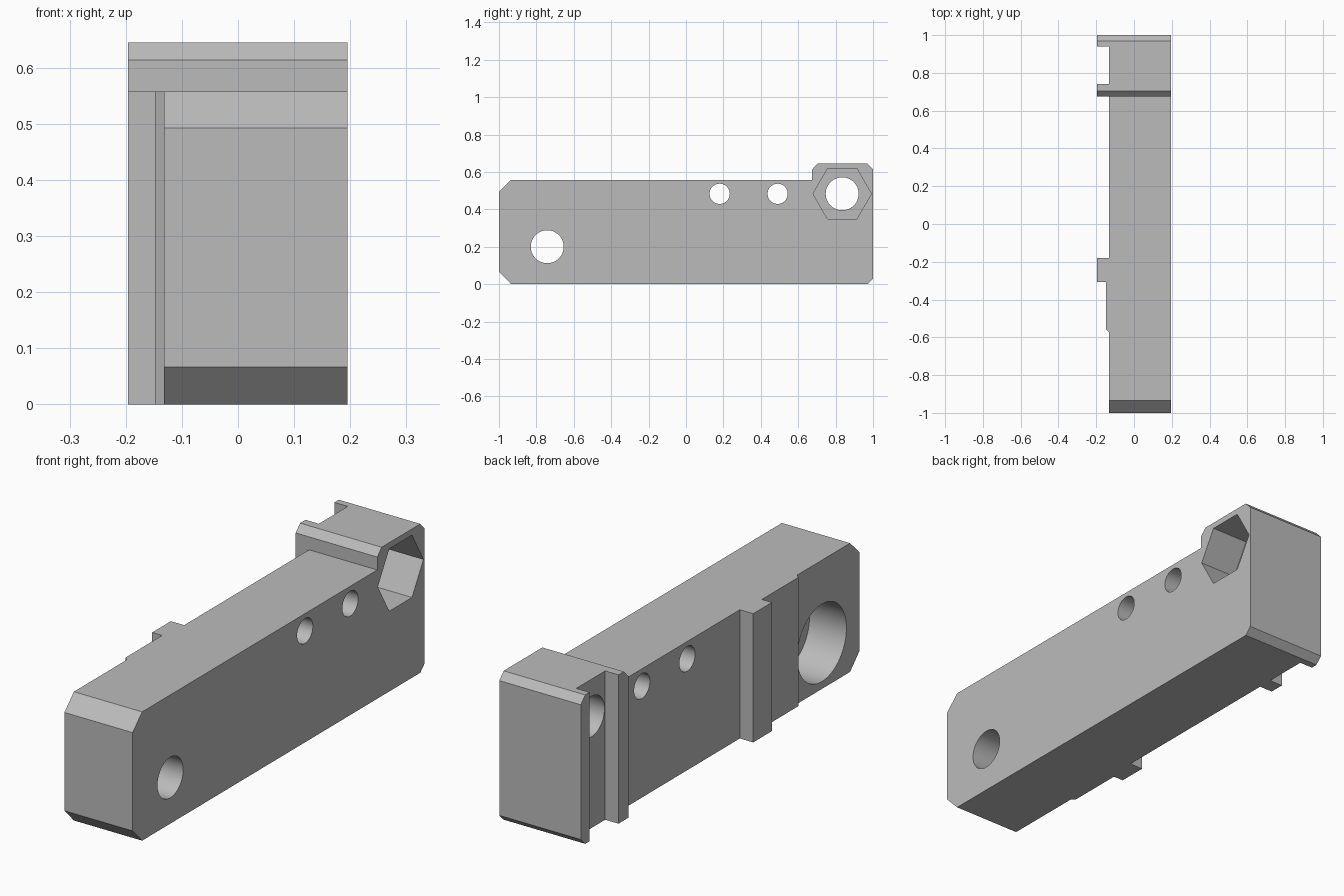
import bpy, bmesh, math
from mathutils import Matrix

if "Cube" in bpy.data.objects:
    bpy.data.objects.remove(bpy.data.objects["Cube"], do_unlink=True)

steel = bpy.data.materials.new("plain grey")
steel.use_nodes = True
grey = (0.5, 0.5, 0.5, 1)
steel.diffuse_color = grey
steel.node_tree.nodes["Principled BSDF"].inputs["Base Color"].default_value = grey


def add_object(name, bm):
    bmesh.ops.recalc_face_normals(bm, faces=bm.faces)
    mesh = bpy.data.meshes.new(name)
    bm.to_mesh(mesh)
    bm.free()
    mesh.materials.append(steel)
    obj = bpy.data.objects.new(name, mesh)
    bpy.context.collection.objects.link(obj)
    return obj


def extrude_profile(name, points, offset):
    bm = bmesh.new()
    face = bm.faces.new([bm.verts.new(p) for p in points])
    ext = bmesh.ops.extrude_face_region(bm, geom=[face])
    moved = [g for g in ext["geom"] if isinstance(g, bmesh.types.BMVert)]
    bmesh.ops.translate(bm, verts=moved, vec=offset)
    return add_object(name, bm)


def bore(name, y, z, radius, x0, x1, sides=64):
    """Prism along x, with a corner pointing along y."""
    bm = bmesh.new()
    bmesh.ops.create_cone(bm, cap_ends=True, segments=sides, radius1=radius,
                          radius2=radius, depth=x1 - x0)
    turn = Matrix.Rotation(math.pi / 2, 4, 'Y')
    spin = Matrix.Rotation(math.pi / 2 if sides == 6 else 0, 4, 'Z')
    place = Matrix.Translation(((x0 + x1) / 2, y, z))
    bm.transform(place @ turn @ spin)
    # hexagon corners must lie on the y axis through its centre
    if sides == 6 and max(v.co.y for v in bm.verts) - y < radius * 0.95:
        bm.transform(place @ Matrix.Rotation(math.pi / 6, 4, 'X') @ place.inverted())
    return add_object(name, bm)


def boolean(obj, cutter, operation):
    mod = obj.modifiers.new(cutter.name, 'BOOLEAN')
    mod.operation = operation
    mod.solver = 'EXACT'
    mod.object = cutter
    bpy.context.view_layer.objects.active = obj
    bpy.ops.object.modifier_apply(modifier=mod.name)
    bpy.data.objects.remove(cutter, do_unlink=True)


# Side outline: long bar with bevelled ends and a raised head
side = [(-1, .067), (-.935, 0), (.97, 0), (1, .03), (1, .614), (.97, .645),
        (.705, .645), (.675, .614), (.675, .558), (-.935, .558), (-1, .493)]
block = extrude_profile("clamp_block", [(-.25, y, z) for y, z in side], (.5, 0, 0))

# Plan outline: ribs and shallow pad on the left-hand face
plan = [(.195, -1.1), (.195, 1.1), (-.196, 1.1), (-.196, .94), (-.132, .94),
        (-.132, .742), (-.196, .742), (-.196, .6), (-.132, .6)]
plan[7:] = [(-.196, .675), (-.132, .675)]
plan += [(-.132, -.18), (-.196, -.18), (-.196, -.308), (-.148, -.308),
         (-.148, -.558), (-.132, -.574), (-.132, -1.1)]
boolean(block, extrude_profile("plan_cutter", [(x, y, -.1) for x, y in plan],
                               (0, 0, 1)), 'INTERSECT')

# Through holes, counterbore and hexagonal nut pocket
for name, y, z, r, x0, x1, sides in (
        ("front_bolt_hole", -.742, .2, .088, -.4, .4, 64),
        ("front_counterbore", -.742, .2, .168, -.4, .045, 64),
        ("small_hole_a", .18, .483, .054, -.4, .4, 48),
        ("small_hole_b", .49, .483, .054, -.4, .4, 48),
        ("head_bolt_hole", .835, .483, .088, -.4, .4, 64),
        ("nut_pocket", .835, .483, .156, .015, .4, 6)):
    boolean(block, bore(name, y, z, r, x0, x1, sides), 'DIFFERENCE')

bpy.ops.object.select_all(action='DESELECT')
block.select_set(True)
bpy.context.view_layer.objects.active = block
bpy.ops.object.shade_smooth_by_angle(angle=math.radians(25))
